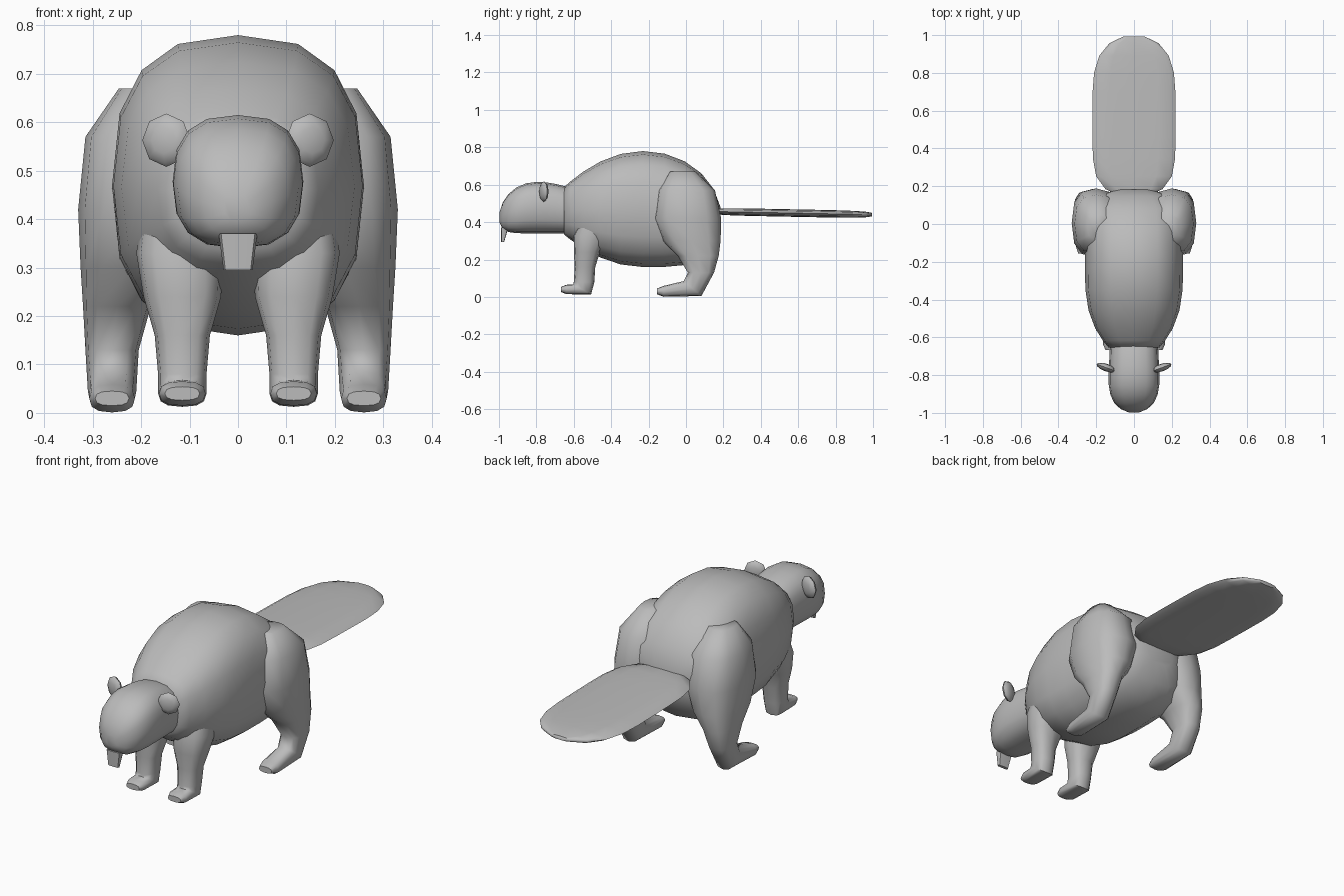
import bpy, bmesh, math

cube = bpy.data.objects.get("Cube")
if cube:
    bpy.data.objects.remove(cube)

grey = bpy.data.materials.new("plain grey")
grey.use_nodes = True
grey.diffuse_color = (0.5, 0.5, 0.5, 1)
grey.node_tree.nodes["Principled BSDF"].inputs["Base Color"].default_value = grey.diffuse_color


def finish(obj, name):
    """Name, colour and smooth one part."""
    obj.name = name
    obj.data.materials.append(grey)
    bpy.ops.object.select_all(action='DESELECT')
    obj.select_set(True)
    bpy.context.view_layer.objects.active = obj
    bpy.ops.object.shade_smooth_by_angle(angle=math.radians(60))


def rounded(value, power):
    return math.copysign(abs(value) ** (2 / power), value)


def skin(name, stations, sides=12, power=2.6, mirror=False):
    """Skin rounded rings given as x, y, z, lean in degrees, half depth, half width."""
    bm = bmesh.new()
    loops = []
    for x, y, z, lean, depth, width in stations:
        lean = math.radians(lean)
        loop = []
        for i in range(sides):
            angle = math.tau * i / sides
            across = width * rounded(math.cos(angle), power)
            along = depth * rounded(math.sin(angle), power)
            point = (x + across, y + along * math.cos(lean), z + along * math.sin(lean))
            loop.append(bm.verts.new(point))
        loops.append(loop)
    for first, second in zip(loops, loops[1:]):
        for i in range(sides):
            j = (i + 1) % sides
            bm.faces.new((first[i], first[j], second[j], second[i]))
    bm.faces.new(loops[0])
    bm.faces.new(loops[-1])
    bmesh.ops.recalc_face_normals(bm, faces=bm.faces)
    mesh = bpy.data.meshes.new(name)
    bm.to_mesh(mesh)
    bm.free()
    obj = bpy.data.objects.new(name, mesh)
    bpy.context.collection.objects.link(obj)
    if mirror:
        obj.modifiers.new("Mirror", 'MIRROR')
    finish(obj, name)


def dome(u, power):
    """Rounded fall-off from one at the middle to zero at the end."""
    return (1 - u ** power) ** 0.5


def upright(y, low, top, width):
    return (0, y, (low + top) / 2, 90, (top - low) / 2, width)


# Fractions from the middle of a shape to its end, closer together at the end
sweep = [math.sin(math.radians(angle)) for angle in range(0, 90, 16)]


def two_ended(name, front, back, sides):
    """Skin a shape whose front and back halves follow their own rules."""
    rings = [front(u) for u in reversed(sweep)] + [back(u) for u in sweep[1:]]
    skin(name, rings, sides)


# Humped body: tapering shoulders, domed rump
two_ended("body",
          lambda u: upright(-0.23 - 0.43 * u, 0.16 + 0.18 * u ** 2,
                            0.78 - 0.2 * u ** 2, 0.26 - 0.13 * u ** 3),
          lambda u: upright(-0.23 + 0.42 * u, 0.42 - 0.26 * dome(u, 4),
                            0.42 + 0.36 * dome(u, 2), 0.26 * dome(u, 8)),
          sides=16)

# Head: blunt rounded snout, slightly falling nape
two_ended("head",
          lambda u: upright(-0.8 - 0.2 * u, 0.42 - 0.08 * dome(u, 6),
                            0.42 + 0.195 * dome(u, 2), 0.135 * dome(u, 3)),
          lambda u: upright(-0.8 + 0.2 * u, 0.34, 0.615 - 0.04 * u ** 2,
                            0.135 - 0.01 * u),
          sides=16)


def tail_ring(y, width):
    """Thin flat ring that sinks a little towards the tip."""
    middle = 0.46 - 0.02 * y
    thick = 0.02 * width ** 0.5
    return upright(y, middle - thick, middle + thick, 0.22 * width)


# Broad paddle tail
two_ended("tail",
          lambda u: tail_ring(0.58 - 0.44 * u, dome(u, 6)),
          lambda u: tail_ring(0.58 + 0.42 * u, dome(u, 4)),
          sides=12)

# Front teeth
skin("front_teeth", [(0, -0.98, 0.295, 0, 0.008, 0.03),
                     (0, -0.97, 0.37, 0, 0.02, 0.04)], sides=8, power=5)

# Ears: flat discs swept back
for side, name in ((1, "left_ear"), (-1, "right_ear")):
    bpy.ops.mesh.primitive_uv_sphere_add(
        segments=8, ring_count=6, location=(0.148 * side, -0.76, 0.563),
        rotation=(math.pi / 2, 0, 0.35 * side), scale=(0.053, 0.055, 0.02))
    finish(bpy.context.object, name)

# Front legs, shoulder to toes
skin("front_legs", [
    (0.13, -0.47, 0.46, 0, 0.08, 0.06),
    (0.12, -0.51, 0.33, 0, 0.09, 0.09),
    (0.115, -0.53, 0.24, 0, 0.07, 0.08),
    (0.115, -0.54, 0.16, 0, 0.055, 0.057),
    (0.115, -0.545, 0.08, 0, 0.055, 0.05),
    (0.115, -0.555, 0.04, -30, 0.055, 0.05),
    (0.115, -0.64, 0.04, -90, 0.025, 0.048),
    (0.115, -0.667, 0.04, -90, 0.014, 0.036)], mirror=True)

# Hind legs, haunch to toes
skin("hind_legs", [
    (0.19, -0.02, 0.67, 0, 0.07, 0.056),
    (0.2, 0, 0.57, 0, 0.155, 0.115),
    (0.2, 0.005, 0.42, 0, 0.183, 0.13),
    (0.22, 0.03, 0.3, 0, 0.155, 0.105),
    (0.25, 0.065, 0.22, 0, 0.11, 0.07),
    (0.26, 0.08, 0.13, 0, 0.07, 0.055),
    (0.26, 0.035, 0.045, -40, 0.062, 0.05),
    (0.26, -0.12, 0.03, -90, 0.029, 0.047),
    (0.26, -0.156, 0.03, -90, 0.015, 0.035)], mirror=True)
